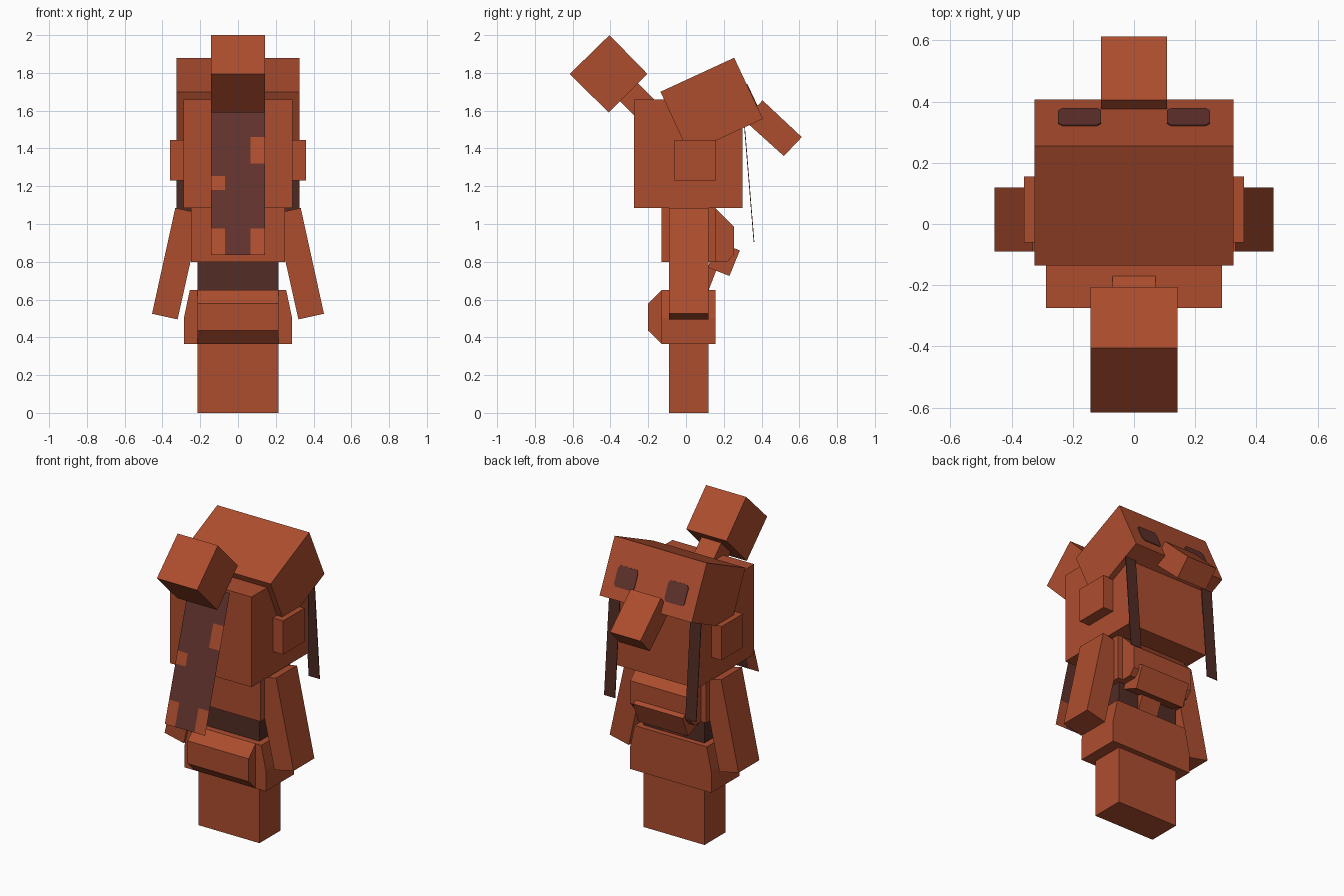
import bpy, bmesh
from mathutils import Vector

if "Cube" in bpy.data.objects:
    bpy.data.objects.remove(bpy.data.objects["Cube"])


def material(name, rgb):
    m = bpy.data.materials.new(name)
    m.diffuse_color = (*rgb, 1)
    m.use_nodes = True
    m.node_tree.nodes["Principled BSDF"].inputs["Base Color"].default_value = m.diffuse_color
    return m


RUST = material("rust", (0.42, 0.075, 0.028))
BROWN = material("brown", (0.12, 0.032, 0.025))
DEEP = material("deep_brown", (0.085, 0.025, 0.018))


def finish(name, bm, mats):
    me = bpy.data.meshes.new(name)
    bm.to_mesh(me)
    bm.free()
    ob = bpy.data.objects.new(name, me)
    bpy.context.collection.objects.link(ob)
    for m in mats:
        me.materials.append(m)
    return ob


def prism(name, profile, lo, hi, axis="x", mat=RUST):
    """Extrude a profile: (y, z) along x, or (x, z) along y."""
    bm = bmesh.new()
    place = (lambda p, t: (t, *p)) if axis == "x" else (lambda p, t: (p[0], t, p[1]))
    a = [bm.verts.new(place(p, lo)) for p in profile]
    b = [bm.verts.new(place(p, hi)) for p in profile]
    n = len(profile)
    bm.faces.new(a)
    bm.faces.new(b[::-1])
    for i in range(n):
        j = (i + 1) % n
        bm.faces.new((a[j], a[i], b[i], b[j]))
    bmesh.ops.recalc_face_normals(bm, faces=bm.faces)
    return finish(name, bm, [mat])


def box(name, x, y, z, mat=RUST):
    return prism(name, [(y[0], z[0]), (y[1], z[0]), (y[1], z[1]), (y[0], z[1])], *x, mat=mat)


# Lower body
box("legs", (-.215, .215), (-.09, .12), (0, .40))
prism("hips", [(-.287, .365), (.287, .365), (.287, .5), (.255, .65), (-.255, .65), (-.287, .5)],
      -.13, .155, "y")
prism("rear_pouch", [(-.12, .65), (-.13, .65), (-.2, .58), (-.2, .435), (-.13, .365), (-.12, .365)],
      -.215, .215)
box("waist", (-.215, .215), (-.09, .12), (.62, .82), DEEP)

# Upper body
box("jacket", (-.25, .25), (-.13, .155), (.8, 1.085))
prism("chest", [(.14, 1.085), (.155, 1.085), (.255, .985), (.255, .84), (.22, .8), (.14, .8)],
      -.215, .215)
prism("chest_flap", [(.285, .86), (.23, .725), (.115, .77), (.17, .905)], -.175, .175)
prism("flap_tab", [(.10, .65), (.12, .65), (.17, .78), (.10, .78)], -.07, .07)

# Arms, angled outwards
for side, s in (("left", -1), ("right", 1)):
    prism(side + "_arm", [(s * .455, .525), (s * .32, .495), (s * .195, 1.055), (s * .332, 1.085)],
          -.09, .12, "y")

# Head, ear pads and tilted cap
box("head", (-.288, .288), (-.275, .3), (1.085, 1.66))
for side, s in (("left", -1), ("right", 1)):
    box(side + "_ear_pad", sorted((s * .27, s * .36)), (-.06, .155), (1.23, 1.445))
prism("cap", [(-.135, 1.7), (.255, 1.88), (.407, 1.557), (.015, 1.375)], -.325, .325)
prism("beak", [(.405, 1.655), (.613, 1.46), (.518, 1.36), (.31, 1.547)], -.107, .107)

# Eyes: thin plates with clipped corners on the sloping cap face
top, bottom = Vector((0, .255, 1.88)), Vector((0, .407, 1.557))
down = bottom - top
out = Vector((0, -down.z, down.y)).normalized()
for side, s in (("left", -1), ("right", 1)):
    bm = bmesh.new()
    pts = [(.12, .43), (.235, .43), (.248, .48), (.248, .74), (.235, .79),
           (.12, .79), (.107, .74), (.107, .48)]
    ring = [bm.verts.new(top + down * t + Vector((s * x, 0, 0)) - out * .002) for x, t in pts]
    f = bm.faces.new(ring)
    ext = bmesh.ops.extrude_face_region(bm, geom=[f])
    for v in ext["geom"]:
        if isinstance(v, bmesh.types.BMVert):
            v.co += out * .006
    bmesh.ops.recalc_face_normals(bm, faces=bm.faces)
    finish(side + "_eye", bm, [BROWN])

# Hair bun and its stem
prism("hair_bun", [(-.405, 2.0), (-.205, 1.795), (-.41, 1.59), (-.615, 1.795)], -.142, .142)


def diag(total, diff):
    """Point (y, z) from the sum y + z and the difference z - y."""
    return ((total - diff) / 2, (total + diff) / 2)


prism("bun_stem", [diag(1.3, 2.06), diag(1.49, 2.06), diag(1.49, 1.65), diag(1.3, 1.65)], -.07, .07)

# Long hair ribbon: a thin sheet with light patches chosen by cell
xs = [-.142, -.07, .066, .142]
zs = [.835, .975, 1.18, 1.255, 1.32, 1.46, 1.65]
light = {(0, 0), (2, 0), (0, 2), (2, 4)}
bm = bmesh.new()
rows = [[bm.verts.new((x, -.30 + (z - 1.6) * .307, z)) for x in xs] for z in zs]
for j in range(len(zs) - 1):
    for i in range(len(xs) - 1):
        f = bm.faces.new((rows[j][i], rows[j][i + 1], rows[j + 1][i + 1], rows[j + 1][i]))
        f.material_index = 1 if (i, j) in light else 0
finish("hair_ribbon", bm, [BROWN, RUST])

# Side locks hanging beside the face
for side, s in (("left", -1), ("right", 1)):
    prism(side + "_hair_lock", [(.305, 1.55), (.309, 1.55), (.362, .905), (.358, .905)],
          s * .248, s * .325, mat=DEEP)
